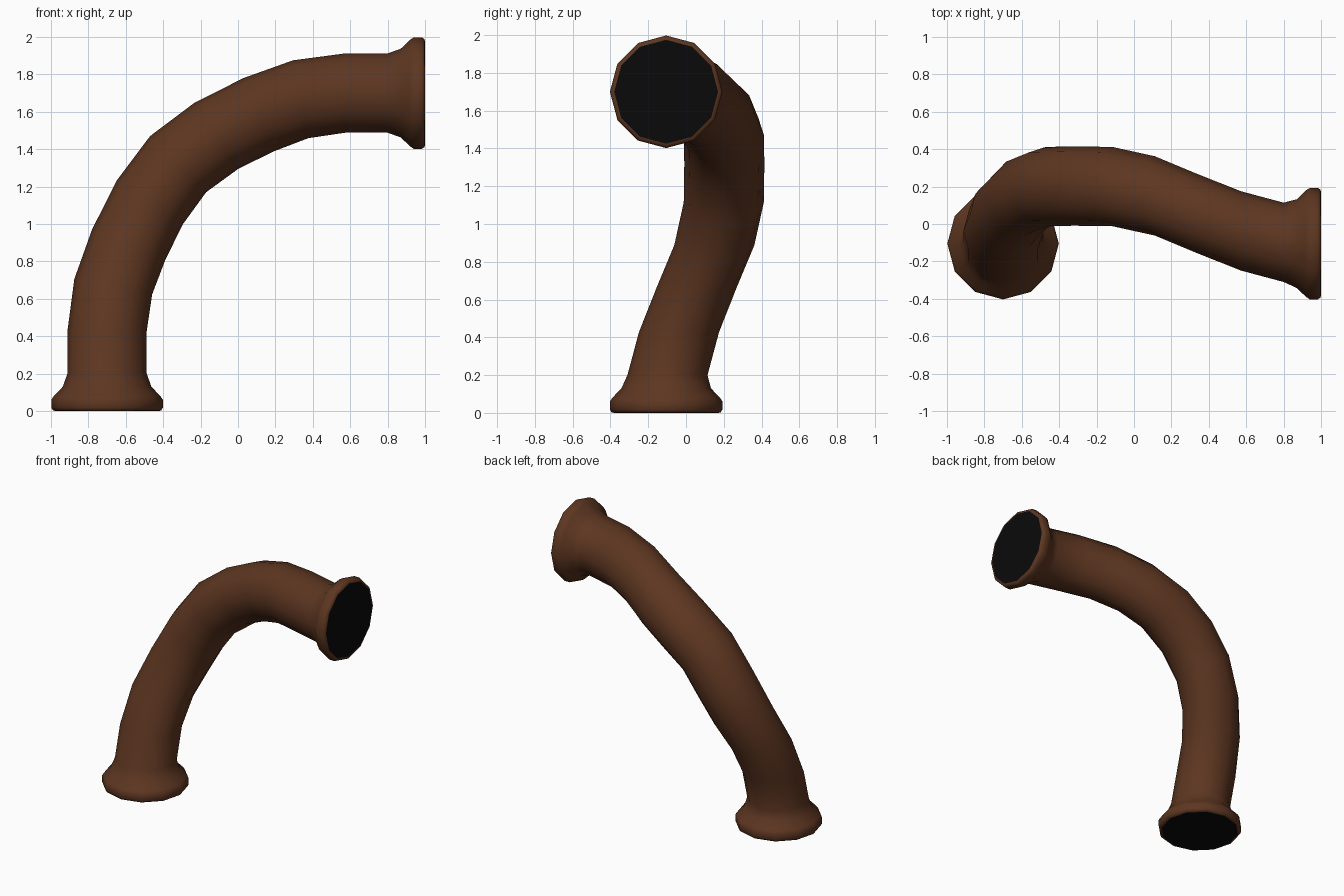
import bpy, bmesh, math
from mathutils import Vector

if "Cube" in bpy.data.objects:
    bpy.data.objects.remove(bpy.data.objects["Cube"])

SIDES = 12

def material(name, color):
    m = bpy.data.materials.new(name)
    m.diffuse_color = (*color, 1)
    m.use_nodes = True
    m.node_tree.nodes["Principled BSDF"].inputs["Base Color"].default_value = m.diffuse_color
    return m

# First half of the pipe: (x, y, z, radius, tilt in degrees)
half = [(-.7, -.105, z, r, 0) for z, r in
        ((0, .275), (.003, .289), (.018, .298), (.06, .298), (.08, .285), (.13, .237))]
half += [(-.7, -.098, .2, .212, 0),
         (-.7, -.037, .428, .212, 0),
         (-.667, .057, .665, .212, 11.25),
         (-.585, .15, .888, .212, 22.5),
         (-.472, .2, 1.115, .212, 33.75)]
middle = [(-.32, .203, 1.32, .212, 45)]

# The second half mirrors the first, swapping upright for sideways
other = [(1 - z, y, 1 - x, r, 90 - t) for x, y, z, r, t in reversed(half)]
path = half + middle + other

# Bent pipe with flared lips and dark closed openings
bm = bmesh.new()
rings = []
for x, y, z, r, tilt in path:
    t = math.radians(tilt)
    out = Vector((-math.cos(t), 0, math.sin(t)))
    ring = []
    for i in range(SIDES):
        a = 2 * math.pi * i / SIDES
        ring.append(bm.verts.new(Vector((x, y, z)) + r * (math.cos(a) * out + math.sin(a) * Vector((0, 1, 0)))))
    rings.append(ring)
for a, b in zip(rings, rings[1:]):
    for i in range(SIDES):
        j = (i + 1) % SIDES
        bm.faces.new((a[i], a[j], b[j], b[i])).smooth = True
for ring in (rings[0], rings[-1]):
    cap = bm.faces.new(ring)
    cap.material_index = 1
    for e in cap.edges:
        e.smooth = False
bmesh.ops.recalc_face_normals(bm, faces=bm.faces[:])

mesh = bpy.data.meshes.new("bent_pipe")
bm.to_mesh(mesh)
bm.free()
mesh.materials.append(material("brown", (.11, .037, .015)))
mesh.materials.append(material("dark_opening", (.003, .003, .003)))
bpy.context.collection.objects.link(bpy.data.objects.new("bent_pipe", mesh))
